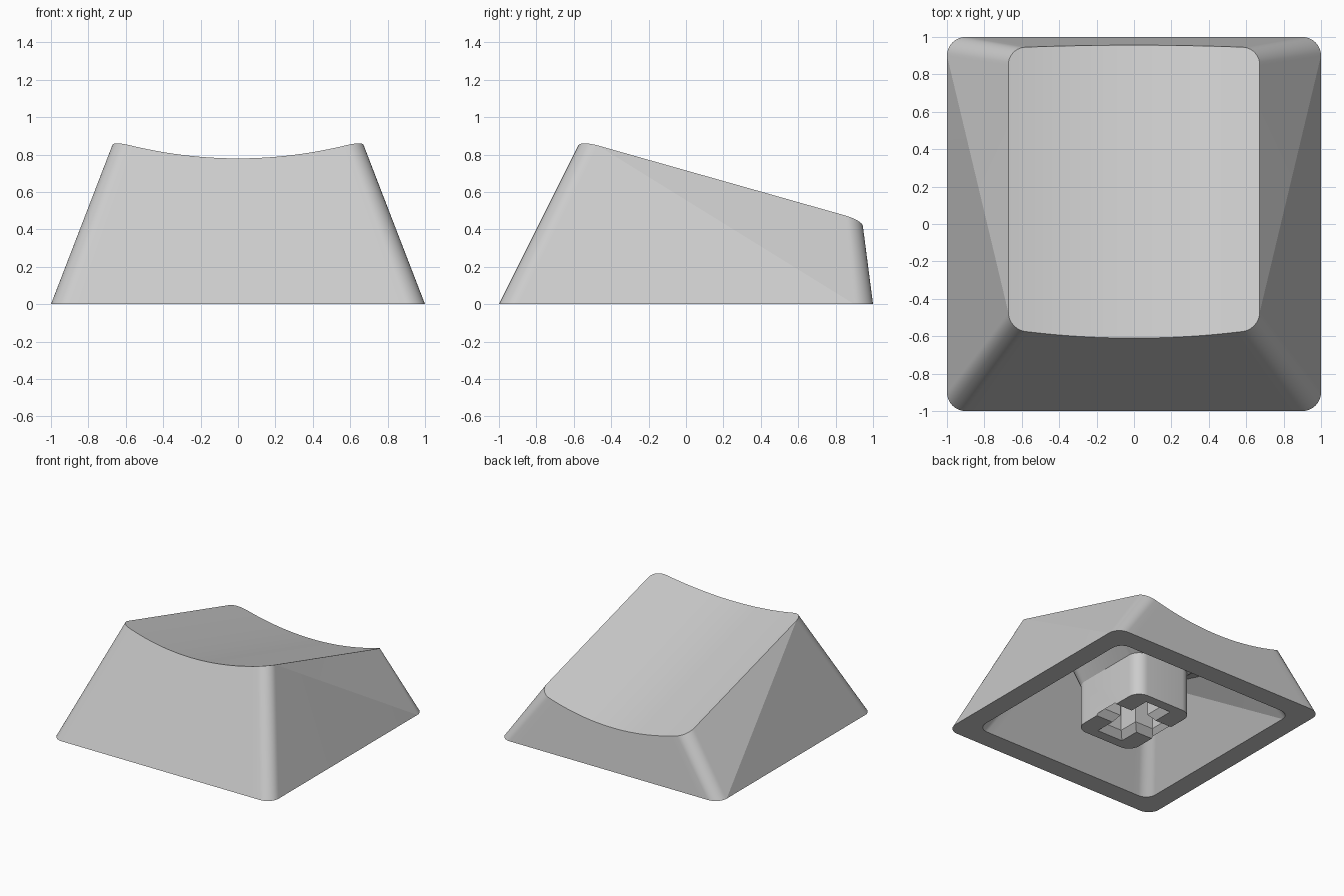
import bpy, bmesh, math

cube = bpy.data.objects.get("Cube")
if cube:
    bpy.data.objects.remove(cube, do_unlink=True)

grey = bpy.data.materials.new("light grey plastic")
grey.use_nodes = True
grey.diffuse_color = (0.6, 0.6, 0.6, 1)
grey.node_tree.nodes["Principled BSDF"].inputs["Base Color"].default_value = (0.6, 0.6, 0.6, 1)

TILT, DISH = 0.283, 0.24      # slope of the top and curve of its dish
TOP, CEILING = 0.607, 0.49    # heights of the dished surfaces at the centre
ARC, SPAN = 10, 24            # segments per corner and per straight edge


def dish_z(level, x, y):
    return level - TILT * y + DISH * x * x


def make_object(name, bm):
    bmesh.ops.recalc_face_normals(bm, faces=bm.faces)
    mesh = bpy.data.meshes.new(name)
    bm.to_mesh(mesh)
    bm.free()
    mesh.materials.append(grey)
    obj = bpy.data.objects.new(name, mesh)
    bpy.context.collection.objects.link(obj)
    return obj


def smooth(obj, degrees):
    bpy.ops.object.select_all(action="DESELECT")
    obj.select_set(True)
    bpy.context.view_layer.objects.active = obj
    bpy.ops.object.shade_smooth_by_angle(angle=math.radians(degrees))


def edge_samples(half, r):
    """(x, inset) pairs from left to right along an edge with rounded ends."""
    arc = [math.pi / 2 * i / ARC for i in range(ARC + 1)]
    right = [(half - r + r * math.sin(a), r * (1 - math.cos(a))) for a in arc]
    left = [(-x, d) for x, d in reversed(right)]
    middle = [((half - r) * (2 * i / SPAN - 1), 0) for i in range(1, SPAN)]
    return left + middle + right


def tapered_shell(bm, half, r, top_half, top_r, level, lean_front, lean_back):
    """Tapered walls closed by a dished top; returns the bottom edge vertices."""
    rows = {}
    for side, lean in ((-1, lean_front), (1, lean_back)):
        rows["bottom", side] = [bm.verts.new((x, side * (half - d), 0))
                                for x, d in edge_samples(half, r)]
        top = []
        for x, d in edge_samples(top_half, top_r):
            # Where the leaning end wall meets the dished surface
            y = side * (half - lean * (level + DISH * x * x)) / (1 - side * lean * TILT)
            y -= side * d
            top.append(bm.verts.new((x, y, dish_z(level, x, y))))
        rows["top", side] = top
    n = len(rows["top", 1])
    for i in range(n - 1):
        for side in (-1, 1):
            b, t = rows["bottom", side], rows["top", side]
            bm.faces.new((b[i], b[i + 1], t[i + 1], t[i]))
        f, k = rows["top", -1], rows["top", 1]
        bm.faces.new((f[i], f[i + 1], k[i + 1], k[i]))
    # Twisted side walls, each split along a diagonal
    for i in (0, n - 1):
        bf, bb = rows["bottom", -1][i], rows["bottom", 1][i]
        tf, tb = rows["top", -1][i], rows["top", 1][i]
        bm.faces.new((bf, bb, tf))
        bm.faces.new((bb, tb, tf))
    return rows["bottom", -1] + rows["bottom", 1][::-1]


# Cap: outer shell, inner cavity and the flat rim between them
bm = bmesh.new()
outer = tapered_shell(bm, 1.0, 0.1, 0.672, 0.09, TOP, 0.5, 0.13)
inner = tapered_shell(bm, 0.835, 0.09, 0.505, 0.08, CEILING, 0.64, 0.155)
for i in range(len(outer)):
    j = (i + 1) % len(outer)
    bm.faces.new((outer[i], outer[j], inner[j], inner[i]))
smooth(make_object("cap", bm), 12)


def rounded_rectangle(hx, hy, r, seg=8):
    points = []
    for q, (sx, sy) in enumerate(((1, 1), (-1, 1), (-1, -1), (1, -1))):
        for i in range(seg + 1 if r else 1):
            a = math.pi / 2 * (q + i / seg)
            points.append((sx * (hx - r) + r * math.cos(a), sy * (hy - r) + r * math.sin(a)))
    return points


def loft(name, rings):
    bm = bmesh.new()
    loops = [[bm.verts.new(p) for p in ring] for ring in rings]
    for a, b in zip(loops, loops[1:]):
        for i in range(len(a)):
            j = (i + 1) % len(a)
            bm.faces.new((a[i], a[j], b[j], b[i]))
    bm.faces.new(loops[0][::-1])
    bm.faces.new(loops[-1])
    bmesh.ops.triangulate(bm, faces=[f for f in bm.faces if len(f.verts) > 4])
    return make_object(name, bm)


# Stem: rounded post that flares out into the ceiling
HX, HY, R, FLARE = 0.27, 0.363, 0.1, 0.13
post = rounded_rectangle(HX, HY, R)
flare = rounded_rectangle(HX + FLARE, HY + FLARE, R + FLARE)
stem = loft("stem", [
    [(x, y, 0) for x, y in post],
    [(x, y, 0.36) for x, y in post],
    [(x, y, max(0.385, dish_z(CEILING, x, y) + 0.03)) for x, y in flare],
])

# Cross socket in the stem, with a chamfered mouth
for hx, hy, depth in ((0.238, 0.069, 0.345), (0.074, 0.238, 0.34)):
    rings = []
    for z, grow in ((-0.011, 0.053), (0.055, 0), (depth, 0)):
        rings.append([(x, y, z) for x, y in rounded_rectangle(hx + grow, hy + grow, 0)])
    cutter = loft("socket_cutter", rings)
    cutter.hide_render = True
    mod = stem.modifiers.new("socket", "BOOLEAN")
    mod.operation, mod.solver, mod.object = "DIFFERENCE", "EXACT", cutter
    bpy.context.view_layer.objects.active = stem
    bpy.ops.object.modifier_apply(modifier=mod.name)
    bpy.data.objects.remove(cutter, do_unlink=True)
smooth(stem, 20)
